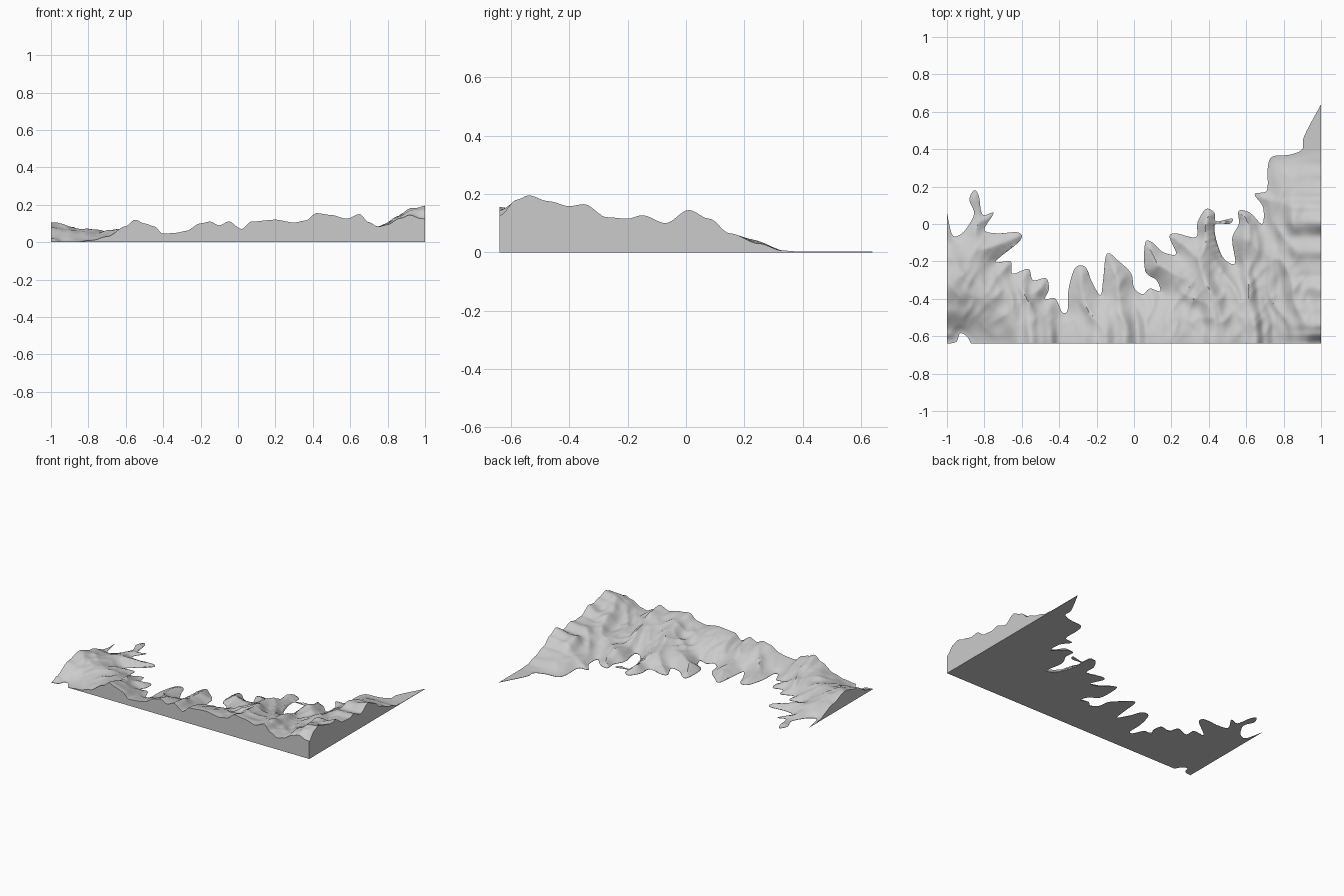
import bpy, bmesh, math
from mathutils import Vector, noise, kdtree, geometry

if "Cube" in bpy.data.objects:
    bpy.data.objects.remove(bpy.data.objects["Cube"])

STEP = 0.011

# Shoreline control points, west to east
coast = [(-1, .06), (-.97, -.06), (-.92, -.05), (-.88, 0), (-.855, .06), (-.88, .13), (-.855, .18),
         (-.83, .15), (-.81, .05), (-.75, .06), (-.80, -.03), (-.73, -.05), (-.62, -.045), (-.61, -.09),
         (-.74, -.20), (-.66, -.20), (-.65, -.265), (-.565, -.24), (-.54, -.30), (-.47, -.29),
         (-.455, -.35), (-.475, -.40), (-.42, -.40), (-.385, -.47), (-.355, -.46), (-.35, -.35),
         (-.315, -.235), (-.26, -.23), (-.225, -.31), (-.18, -.38), (-.165, -.30), (-.145, -.16),
         (-.08, -.20), (-.015, -.265), (0, -.34), (.045, -.375), (.085, -.345), (.14, -.36), (.12, -.30),
         (.06, -.25), (.06, -.10), (.10, -.10), (.155, -.15), (.225, -.16), (.19, -.07), (.225, -.05),
         (.33, -.07), (.34, .01), (.385, .08), (.43, .06), (.44, .015), (.525, .03), (.51, 0), (.43, -.01),
         (.47, -.17), (.54, -.21), (.525, -.08), (.56, 0), (.56, .07), (.62, .06), (.685, 0), (.69, .09),
         (.645, .16), (.71, .18), (.715, .30), (.74, .36), (.83, .37), (.90, .40), (.91, .47), (1, .64)]
cove = [(-.87, -.64), (-.895, -.60), (-.93, -.585), (-.95, -.63), (-1, -.64)]

# Height profiles: front cut, front skyline, east cut, east skyline, west cut
front = [(-1, .004), (-.87, .003), (-.78, .01), (-.7, .03), (-.6, .085), (-.55, .12), (-.5, .1), (-.45, .085),
         (-.4, .045), (-.33, .05), (-.28, .06), (-.2, .1), (-.15, .11), (-.1, .09), (-.05, .11), (.02, .07),
         (.07, .11), (.2, .12), (.3, .105), (.36, .115), (.42, .155), (.5, .145), (.58, .125), (.65, .15),
         (.7, .105), (.75, .08), (.8, .09), (.87, .13), (.93, .175), (1, .125)]
skyline = [(-1, .108), (-.93, .124), (-.8, .09), (-.7, .095)] + [p for p in front if p[0] >= -.6]
east = [(-.64, .125), (-.58, .18), (-.54, .195), (-.47, .175), (-.4, .158), (-.35, .165), (-.27, .12),
        (-.2, .115), (-.15, .127), (-.07, .1), (.01, .145), (.08, .115), (.15, .065), (.25, .03),
        (.33, .006), (.4, .002), (.64, .002)]
east_sky = [(-.64, .17)] + [p for p in east if -.55 < p[0] < .16] + [(.25, .055), (.34, .006), (.64, .002)]
west = [(-.64, .003), (-.58, .02), (-.45, .08), (-.33, .105), (-.2, .065), (-.06, .02), (.06, .003)]


def smooth(t):
    t = max(0, min(1, t))
    return t * t * (3 - 2 * t)


def profile(pts, t):
    if t <= pts[0][0]:
        return pts[0][1]
    for (a, u), (b, v) in zip(pts, pts[1:]):
        if t <= b:
            return u + (v - u) * smooth((t - a) / (b - a))
    return pts[-1][1]


def spline(pts, n=6):
    p = [Vector(q) for q in pts]
    p = [p[0]] + p + [p[-1]]
    out = []
    for a, b, c, d in zip(p, p[1:], p[2:], p[3:]):
        for i in range(n):
            t = i / n
            out.append(.5 * (2 * b + (c - a) * t + (2 * a - 5 * b + 4 * c - d) * t * t
                             + (3 * b - a - 3 * c + d) * t ** 3))
    out.append(p[-1])
    for v in out:
        v.x, v.y = max(-1, min(1, v.x)), max(-.64, min(.64, v.y))
    return out


def straight(a, b):
    a, b = Vector(a), Vector(b)
    n = int((b - a).length / STEP)
    return [a.lerp(b, i / n) for i in range(1, n)]


# Closed outline: shore, east cut, front cut, cove, west cut
shore, inlet = spline(coast), spline(cove)
outline = (shore + straight((1, .64), (1, -.64)) + [Vector((1, -.64))]
           + straight((1, -.64), cove[0]) + inlet + straight((-1, -.64), coast[0]))
water = shore + inlet
tree = kdtree.KDTree(len(water))
for i, v in enumerate(water):
    tree.insert((v.x, v.y, 0), i)
tree.balance()


def shore_distance(x, y):
    return tree.find((x, y, 0))[2]


def height(x, y):
    d = shore_distance(x, y)
    # spurs and gullies running inland from the bays
    wob = noise.noise((x * 4, y * 4, 3)) * .04
    n = abs(noise.noise((x * 8 + y * 3 + wob * 15, y * 3.5, 1)))
    n2 = abs(noise.noise((x * 14 - y * 6, y * 8, 7)))
    crest = profile(skyline, x + .1 * (y + .64) + wob * smooth((y + .64) / .2))
    h = crest * (1 - math.exp(-d / .14)) * (1.12 - .6 * n - .25 * n2)
    h *= smooth((.42 - y) / .35)
    # keep the relief under the skyline seen from the east
    cap = profile(east_sky, y)
    h = h / (1 + (h / max(cap, .002)) ** 4) ** .25
    # blend into the cut faces
    edge = smooth(d / .05)
    for prof, t, gap, reach in ((front, x, y + .64, .11), (west, y, x + 1, .09), (east, y, 1 - x, .12)):
        w = math.exp(-(gap / reach) ** 1.5)
        h += (profile(prof, t) * edge - h) * w
    return max(h, .002)


# Flat triangulated land inside the outline
pts = list(outline)
for j in range(int(1.28 / STEP)):
    for i in range(int(2 / STEP)):
        x = -1 + (i + .5 + .25 * (j % 2)) * STEP
        y = -.64 + (j + .6) * STEP
        if x < .995 and shore_distance(x, y) > .007:
            pts.append(Vector((x, y)))
n = len(outline)
verts, _, faces = geometry.delaunay_2d_cdt(
    pts, [(i, (i + 1) % n) for i in range(n)], [], 1, 1e-5)[:3]

# Solid: flat base, cut walls and relief on top
bm = bmesh.new()
bv = [bm.verts.new((v.x, v.y, 0)) for v in verts]
for f in faces:
    bm.faces.new([bv[i] for i in f])
bmesh.ops.delete(bm, geom=[v for v in bm.verts if not v.link_faces], context='VERTS')
ext = bmesh.ops.extrude_face_region(bm, geom=bm.faces[:], use_keep_orig=True)
for v in ext['geom']:
    if isinstance(v, bmesh.types.BMVert):
        v.co.z = height(v.co.x, v.co.y)
bmesh.ops.recalc_face_normals(bm, faces=bm.faces[:])
mesh = bpy.data.meshes.new("coastal_terrain")
bm.to_mesh(mesh)
bm.free()
land = bpy.data.objects.new("coastal_terrain", mesh)
bpy.context.collection.objects.link(land)
bpy.context.view_layer.objects.active = land
land.select_set(True)
bpy.ops.object.shade_smooth_by_angle(angle=math.radians(40))
